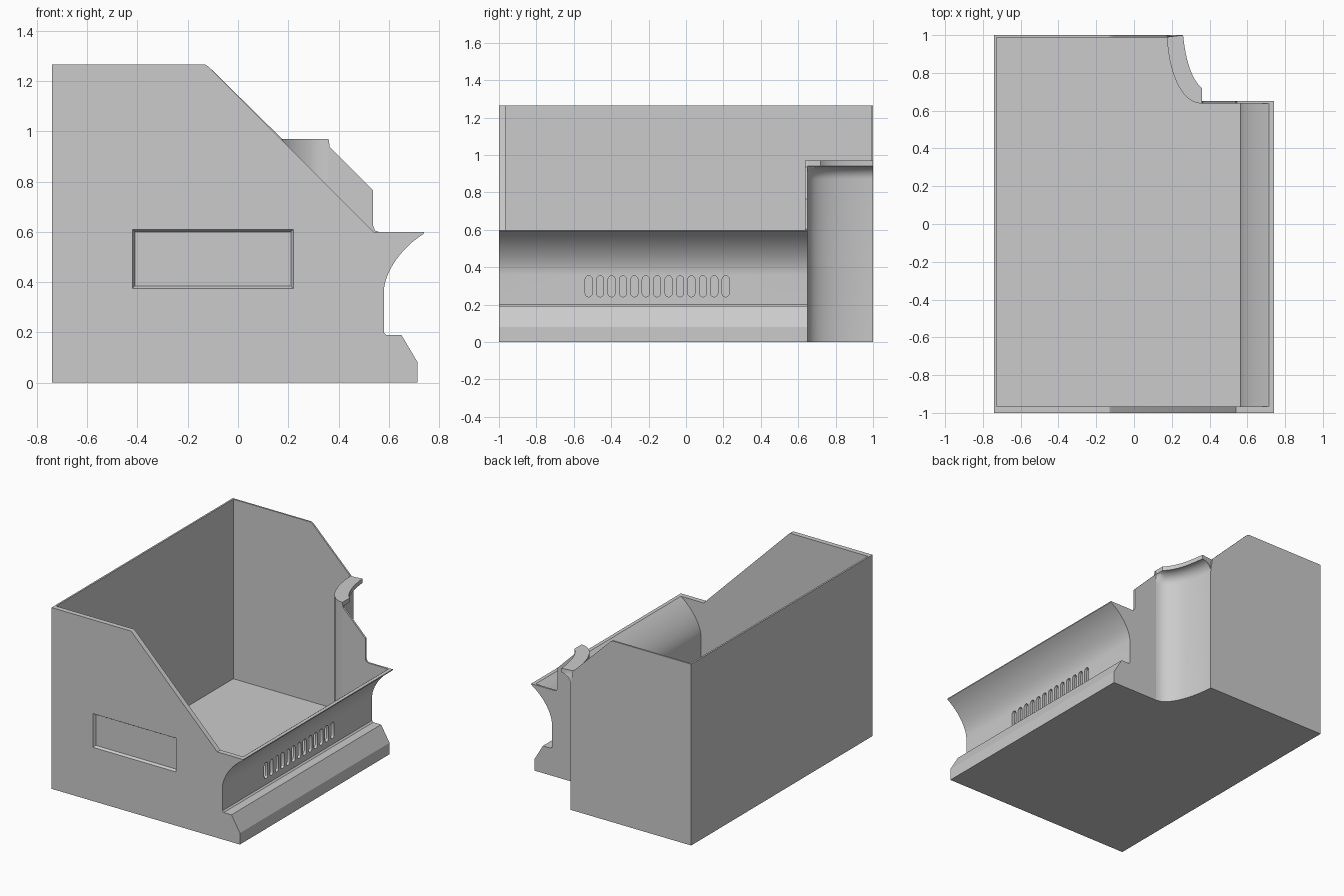
import bpy, bmesh, math
from mathutils import Vector

cube = bpy.data.objects.get("Cube")
if cube:
    bpy.data.objects.remove(cube, do_unlink=True)

grey = bpy.data.materials.new("plain grey")
grey.use_nodes = True
COLOUR = (0.6, 0.6, 0.6, 1)
grey.diffuse_color = COLOUR
grey.node_tree.nodes["Principled BSDF"].inputs["Base Color"].default_value = COLOUR


def loft(name, rings, closed=True):
    """Skin a stack of equal-length rings and cap both ends."""
    bm = bmesh.new()
    vs = [[bm.verts.new(p) for p in ring] for ring in rings]
    n = len(rings[0])
    for a, b in zip(vs, vs[1:]):
        for i in range(n):
            j = (i + 1) % n
            bm.faces.new((a[i], a[j], b[j], b[i]))
    bm.faces.new(vs[0])
    bm.faces.new(vs[-1])
    bmesh.ops.recalc_face_normals(bm, faces=bm.faces)
    me = bpy.data.meshes.new(name)
    bm.to_mesh(me)
    bm.free()
    me.materials.append(grey)
    ob = bpy.data.objects.new(name, me)
    bpy.context.collection.objects.link(ob)
    return ob


def along_y(name, profile, y0, y1):
    return loft(name, [[(x, y, z) for x, z in profile] for y in (y0, y1)])


def along_z(name, outline, z0, z1):
    return loft(name, [[(x, y, z) for x, y in outline] for z in (z0, z1)])


def select_only(ob):
    bpy.ops.object.select_all(action='DESELECT')
    ob.select_set(True)
    bpy.context.view_layer.objects.active = ob


def smooth(ob, degrees=35):
    select_only(ob)
    bpy.ops.object.shade_smooth_by_angle(angle=math.radians(degrees))


def cut(ob, cutter):
    mod = ob.modifiers.new("cut", 'BOOLEAN')
    mod.operation, mod.solver, mod.object = 'DIFFERENCE', 'EXACT', cutter
    select_only(ob)
    bpy.ops.object.modifier_apply(modifier=mod.name)
    bpy.data.objects.remove(cutter, do_unlink=True)


def bezier(a, b, c, d, n=12):
    pts = []
    for i in range(n + 1):
        t = i / n
        s = 1 - t
        p = (Vector(a) * s**3 + Vector(b) * 3 * s * s * t
             + Vector(c) * 3 * s * t * t + Vector(d) * t**3)
        pts.append(tuple(p))
    return pts


# Shared outlines in (x, z)
L, TOP, RIM = -0.74, 1.265, 0.6
flare = bezier((0.58, 0.36), (0.58, 0.43), (0.64, 0.53), (0.74, 0.593))
inner_flare = bezier((0.56, 0.36), (0.56, 0.43), (0.62, 0.53), (0.715, RIM))
foot = [(0.715, 0), (0.715, 0.08), (0.65, 0.19), (0.59, 0.19), (0.58, 0.2)]
outer_side = foot + flare + [(0.74, RIM)]

# Front wall with a shallow bevelled label recess
front = along_y("front_wall", [(L, 0)] + outer_side +
                [(0.54, RIM), (-0.115, 1.255), (-0.13, TOP), (L, TOP)], -1, -0.965)


def rect(y, g):
    return [(-0.42 + g, y, 0.375 + g), (0.22 - g, y, 0.375 + g),
            (0.22 - g, y, 0.61 - g), (-0.42 + g, y, 0.61 - g)]


cut(front, loft("label_cutter", [rect(-1.01, 0), rect(-1, 0), rect(-0.983, 0.01)]))

# Left wall, back wall and floor
along_z("left_wall", [(L, -0.965), (-0.728, -0.965), (-0.728, 0.988), (L, 0.988)], 0, TOP)
along_y("back_wall", [(L, 0), (0.19, 0), (0.19, 0.87), (0.175, 0.97),
                      (-0.115, 1.255), (-0.13, TOP), (L, TOP)], 0.988, 1)

# Curved corner wall: inner face, outer face and flared lip in (x, y)
inner = bezier((0.175, 0.99), (0.18, 0.83), (0.24, 0.637), (0.36, 0.637))
outer = bezier((0.19, 1), (0.195, 0.86), (0.25, 0.65), (0.36, 0.65))
lip = bezier((0.26, 1), (0.272, 0.88), (0.3, 0.77), (0.36, 0.718), n=11) + [(0.36, 0.65)]
back_inner = list(reversed(inner))


def corner_ring(t, z):
    edge = [tuple(Vector(o).lerp(Vector(e), t)) for o, e in zip(outer, lip)]
    return [(x, y, z) for x, y in edge + back_inner]


steps = [k * math.pi / 16 for k in range(9)]
rings = [corner_ring(0, 0)]
rings += [corner_ring(1 - math.cos(a), 0.87 + 0.07 * math.sin(a)) for a in steps]
rings.append(corner_ring(1, 0.97))
smooth(loft("corner_wall_with_lip", rings))

along_z("floor", [(-0.728, -0.965), (0.56, -0.965), (0.56, 0.637)] + back_inner +
        [(0.175, 0.988), (-0.728, 0.988)], 0, 0.012)

# Short raised wall beside the corner recess
smooth(along_y("recess_side_wall", [(0.36, 0)] + outer_side +
               [(0.56, RIM), (0.545, 0.605), (0.537, 0.625), (0.537, 0.765),
                (0.365, 0.937), (0.36, 0.97)], 0.637, 0.65), 25)

# Flared right wall with a row of slots
side = along_y("flared_right_wall", [(0.56, 0)] + outer_side +
               list(reversed(inner_flare)), -0.965, 0.637)
SLOTS, PITCH, R = 13, 0.061, 0.019
for i in range(SLOTS):
    yc = -0.52 + i * PITCH
    pill = []
    for k in range(14):
        a = math.pi * (k if k < 7 else k - 1) / 6
        zc = 0.335 if k < 7 else 0.26
        pill.append((yc + R * math.cos(a), zc + R * math.sin(a)))
    cut(side, loft("slot_cutter", [[(x, y, z) for y, z in pill] for x in (0.5, 0.62)]))
smooth(side, 25)
smooth(front, 25)
bpy.ops.object.select_all(action='DESELECT')
